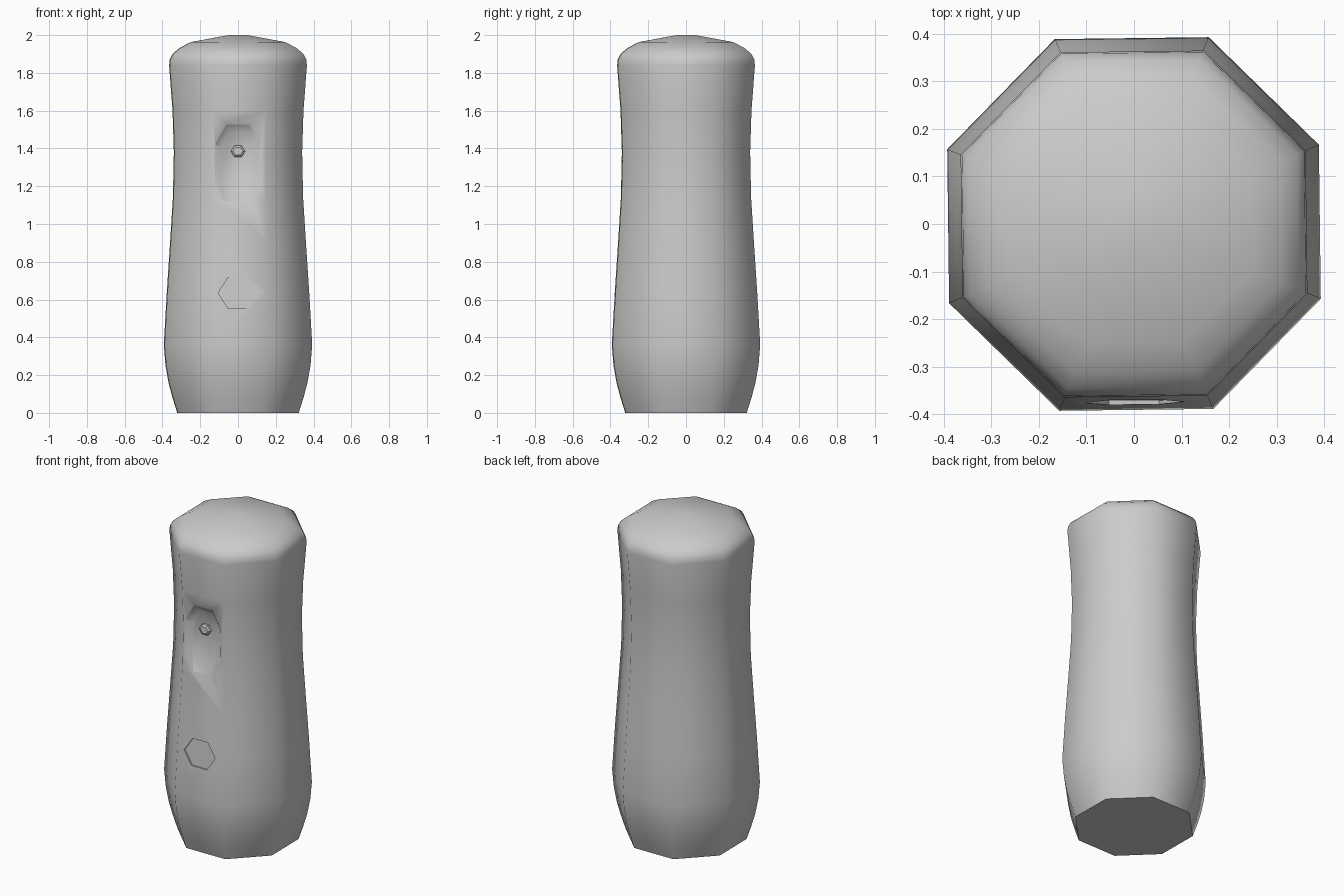
import bpy, bmesh, math

if "Cube" in bpy.data.objects:
    bpy.data.objects.remove(bpy.data.objects["Cube"])


def loft(name, rings):
    """Join equal-sized closed rings of points and cap both ends."""
    bm = bmesh.new()
    loops = [[bm.verts.new(p) for p in ring] for ring in rings]
    n = len(loops[0])
    for a, b in zip(loops, loops[1:]):
        for i in range(n):
            j = (i + 1) % n
            bm.faces.new((a[i], a[j], b[j], b[i]))
    bm.faces.new(loops[0])
    bm.faces.new(loops[-1])
    bmesh.ops.recalc_face_normals(bm, faces=bm.faces)
    mesh = bpy.data.meshes.new(name)
    bm.to_mesh(mesh)
    bm.free()
    ob = bpy.data.objects.new(name, mesh)
    bpy.context.collection.objects.link(ob)
    return ob


def hexagon(r, y, z):
    return [(r * math.cos(k * math.pi / 3), y, z + r * 0.9 * math.sin(k * math.pi / 3))
            for k in range(6)]


def smooth(ob, angle):
    bpy.ops.object.select_all(action='DESELECT')
    ob.select_set(True)
    bpy.context.view_layer.objects.active = ob
    bpy.ops.object.shade_smooth_by_angle(angle=math.radians(angle))


# eight-sided handle: (distance to flat side, height)
profile = [(0.32, 0), (0.345, 0.08), (0.366, 0.16), (0.382, 0.25), (0.391, 0.36),
           (0.375, 0.64), (0.358, 0.9), (0.343, 1.14), (0.338, 1.38), (0.345, 1.6),
           (0.363, 1.84), (0.36, 1.87), (0.345, 1.9), (0.31, 1.93), (0.25, 1.963),
           (0.05, 2.0)]


def octagon(apothem, z):
    r = apothem / math.cos(math.pi / 8)
    turn = math.radians(23.2)
    return [(r * math.cos(turn + k * math.pi / 4), r * math.sin(turn + k * math.pi / 4), z)
            for k in range(8)]


handle = loft("handle", [octagon(a, z) for a, z in profile])


# thumb recess cutter, deeper around the button and sloping up below it
def thumb_ring(w, bottom, top, y_top, y_low):
    mid = (bottom + top) / 2
    h = (top - bottom) / 2
    corners = [(w / 2, 1), (w, 0.5), (w, -0.4), (w / 2, -1),
               (-w / 2, -1), (-w, -0.4), (-w, 0.5), (-w / 2, 1)]
    return [(x, y_top + (y_low - y_top) * (1 - t) / 2, mid + h * t) for x, t in corners]


thumb_cutter = loft("thumb_recess_cutter", [
    thumb_ring(0.155, 1.07, 1.57, -0.38, -0.38),
    thumb_ring(0.12, 1.12, 1.525, -0.339, -0.345),
    thumb_ring(0.092, 1.16, 1.485, -0.305, -0.325)])

# shallow hexagonal recess cutter lower on the grip
low_cutter = loft("lower_recess_cutter", [hexagon(0.105, -0.45, 0.635),
                                          hexagon(0.105, -0.367, 0.635)])
# follow the slope of the grip
for v in low_cutter.data.vertices:
    v.co.y += 0.055 * (v.co.z - 0.635)

for cutter in (thumb_cutter, low_cutter):
    mod = handle.modifiers.new(cutter.name, 'BOOLEAN')
    mod.operation = 'DIFFERENCE'
    mod.solver = 'EXACT'
    mod.object = cutter
    bpy.context.view_layer.objects.active = handle
    bpy.ops.object.modifier_apply(modifier=mod.name)
    bpy.data.objects.remove(cutter, do_unlink=True)
smooth(handle, 48)

# small six-sided button inside the thumb recess
button = loft("button", [hexagon(0.038, -0.295, 1.385), hexagon(0.038, -0.325, 1.385),
                         hexagon(0.026, -0.333, 1.385)])
smooth(button, 30)
